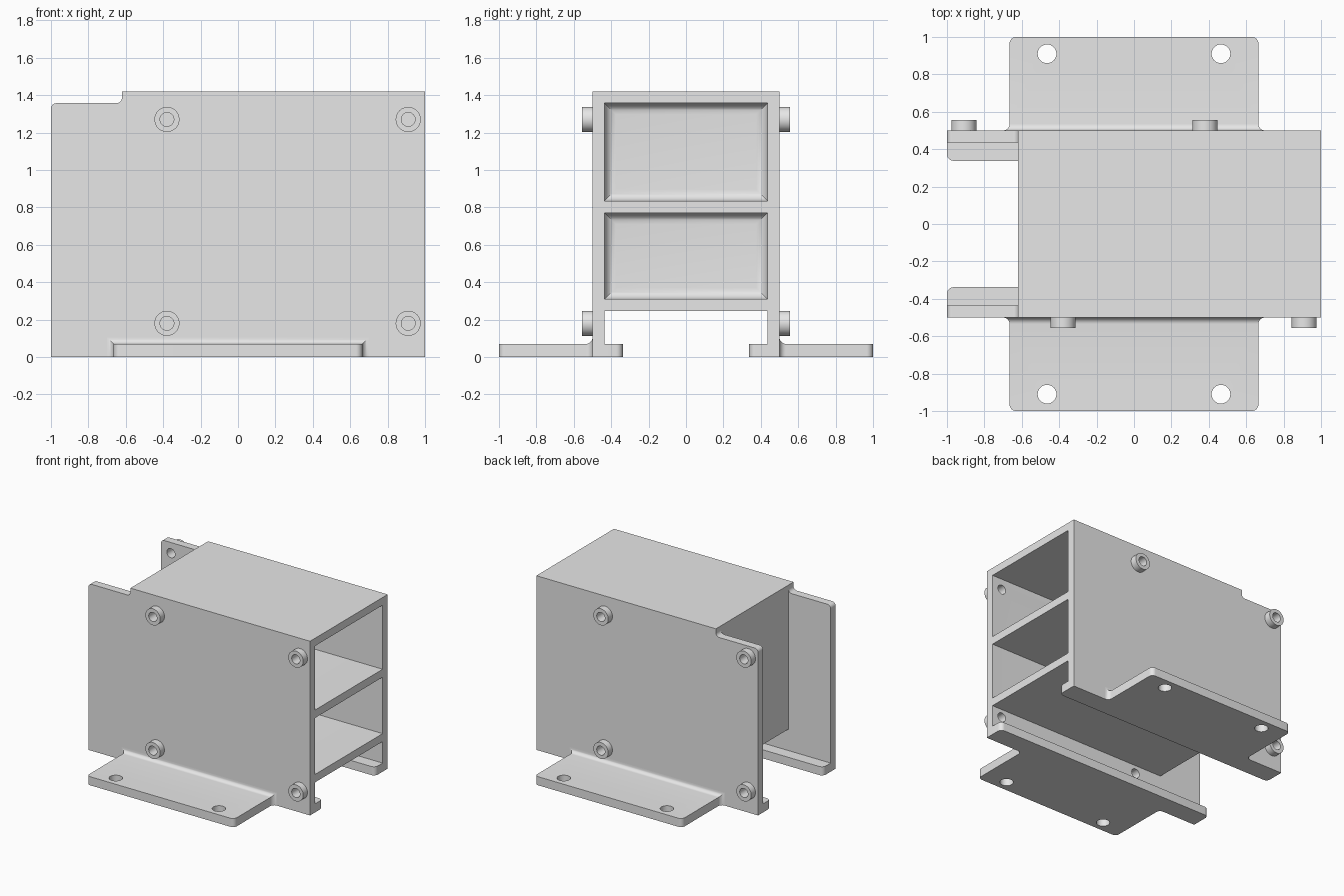
import bpy, bmesh
from math import sin, cos, pi, sqrt, radians
from mathutils import Matrix

if "Cube" in bpy.data.objects:
    bpy.data.objects.remove(bpy.data.objects["Cube"])

grey = bpy.data.materials.new("plain grey")
grey.use_nodes = True
grey.diffuse_color = (0.8, 0.8, 0.8, 1)
grey.node_tree.nodes["Principled BSDF"].inputs["Base Color"].default_value = (0.8, 0.8, 0.8, 1)

HALF = 0.5        # outer half depth
INNER = 0.435     # inner face of the side walls
REAR = -0.62      # outer face of the closed end
FLOOR = 0.245     # underside of the lower compartment
PLATE = 0.07      # flange thickness
R = 0.035         # flange rounding
STEPS = 8


def make(name, bm):
    bmesh.ops.recalc_face_normals(bm, faces=bm.faces)
    mesh = bpy.data.meshes.new(name)
    bm.to_mesh(mesh)
    bm.free()
    mesh.materials.append(grey)
    ob = bpy.data.objects.new(name, mesh)
    bpy.context.collection.objects.link(ob)
    return ob


def skin(name, rings):
    """Join a row of matching point rings into a closed solid."""
    bm = bmesh.new()
    rows = [[bm.verts.new(p) for p in ring] for ring in rings]
    n = len(rows[0])
    for a, b in zip(rows, rows[1:]):
        for i in range(n):
            j = (i + 1) % n
            bm.faces.new((a[i], a[j], b[j], b[i]))
    bm.faces.new(rows[0])
    bm.faces.new(rows[-1])
    return make(name, bm)


def rect_y(y, half_w, top):
    return [(-half_w, y, 0), (half_w, y, 0), (half_w, y, top), (-half_w, y, top)]


def rect_x(x, half_d, low, high):
    return [(x, -half_d, low), (x, half_d, low), (x, half_d, high), (x, -half_d, high)]


def quarter(r):
    """Quarter round as (distance along, inset) pairs, from full inset to none."""
    return [(r * (1 - cos(i * pi / 2 / STEPS)), r * (1 - sin(i * pi / 2 / STEPS)))
            for i in range(STEPS + 1)]


def side_prism(name, outline, half):
    return skin(name, [[(x, y, z) for x, z in outline] for y in (-half, half)])


def cylinders(name, spots, r, depth, axis):
    bm = bmesh.new()
    for spot in spots:
        m = Matrix.Translation(spot)
        if axis == "Y":
            m = m @ Matrix.Rotation(pi / 2, 4, "X")
        bmesh.ops.create_cone(bm, cap_ends=True, segments=40, radius1=r, radius2=r,
                              depth=depth, matrix=m)
    return make(name, bm)


def cut(ob, cutters):
    for c in cutters:
        c.hide_render = True
        mod = ob.modifiers.new("cut", "BOOLEAN")
        mod.operation, mod.solver, mod.object = "DIFFERENCE", "EXACT", c
    bpy.context.view_layer.update()
    dg = bpy.context.evaluated_depsgraph_get()
    mesh = bpy.data.meshes.new_from_object(ob.evaluated_get(dg))
    ob.modifiers.clear()
    ob.data = mesh


# Housing block: side outline with a rounded step at the closed end
STEP, TOP, r = 1.357, 1.42, 0.03
arc = quarter(r)
outline = [(-1, 0)]
outline += [(-1 + d, STEP - i) for d, i in arc]
outline += [(REAR - i, STEP + d) for i, d in reversed(arc)][::-1][::-1]
outline += [(REAR, TOP), (1, TOP), (1, 0)]
body = side_prism("housing", outline, HALF)

# Clearance behind the closed end and below the floor, leaving two side walls
slot = side_prism("clearance_cutter", [(-1.1, -0.1), (1.1, -0.1), (1.1, FLOOR),
                                       (REAR, FLOOR), (REAR, 2), (-1.1, 2)], INNER)

# Two compartments, filleted at their inner end and open at +x
bays = []
for name, low, high in (("lower_bay_cutter", 0.31, 0.77), ("upper_bay_cutter", 0.835, 1.357)):
    rings = [rect_x(-0.555 + d, INNER - i, low + i, high - i) for d, i in quarter(0.06)]
    rings.append(rect_x(1.1, INNER, low, high))
    bays.append(skin(name, rings))

# Screw bosses, placed by half-turn symmetry on the two walls
spots = [(s * x, -s, z) for s in (1, -1) for x in (-0.38, 0.91) for z in (0.18, 1.27)]
bores = cylinders("bore_cutter", [(x, s * HALF, z) for x, s, z in spots], 0.037, 0.2, "Y")
bosses = cylinders("screw_bosses", [(x, s * 0.5275, z) for x, s, z in spots], 0.067, 0.055, "Y")

cut(body, [slot] + bays + [bores])
cut(bosses, [bores])
parts = [body, bosses]

# Mounting flanges with a filleted root, and narrow lips inside the walls
drill = cylinders("flange_hole_cutter", [(x, y, 0) for x in (-0.465, 0.465)
                                         for y in (-0.91, 0.91)], 0.05, 0.4, "Z")
for s, side in ((-1, "front"), (1, "back")):
    W = 0.665
    root = [rect_y(s * (HALF + i), W + d, PLATE + d)
            for d, i in reversed(quarter(R))]
    tip = [rect_y(s * (1 - d), W - i, PLATE) for d, i in reversed(quarter(R))]
    flange = skin(side + "_flange", root + tip)
    cut(flange, [drill])
    lip = skin(side + "_inner_lip",
               [rect_y(s * (0.338 + d), 1 - i, PLATE) for d, i in quarter(R)]
               + [rect_y(s * INNER, 1, PLATE)])
    parts += [flange, lip]

# Remove the cutters and smooth the rounded surfaces
for c in [slot, bores, drill] + bays:
    bpy.data.objects.remove(c)
bpy.ops.object.select_all(action="DESELECT")
for ob in parts:
    ob.select_set(True)
bpy.context.view_layer.objects.active = body
bpy.ops.object.shade_smooth_by_angle(angle=radians(30))
